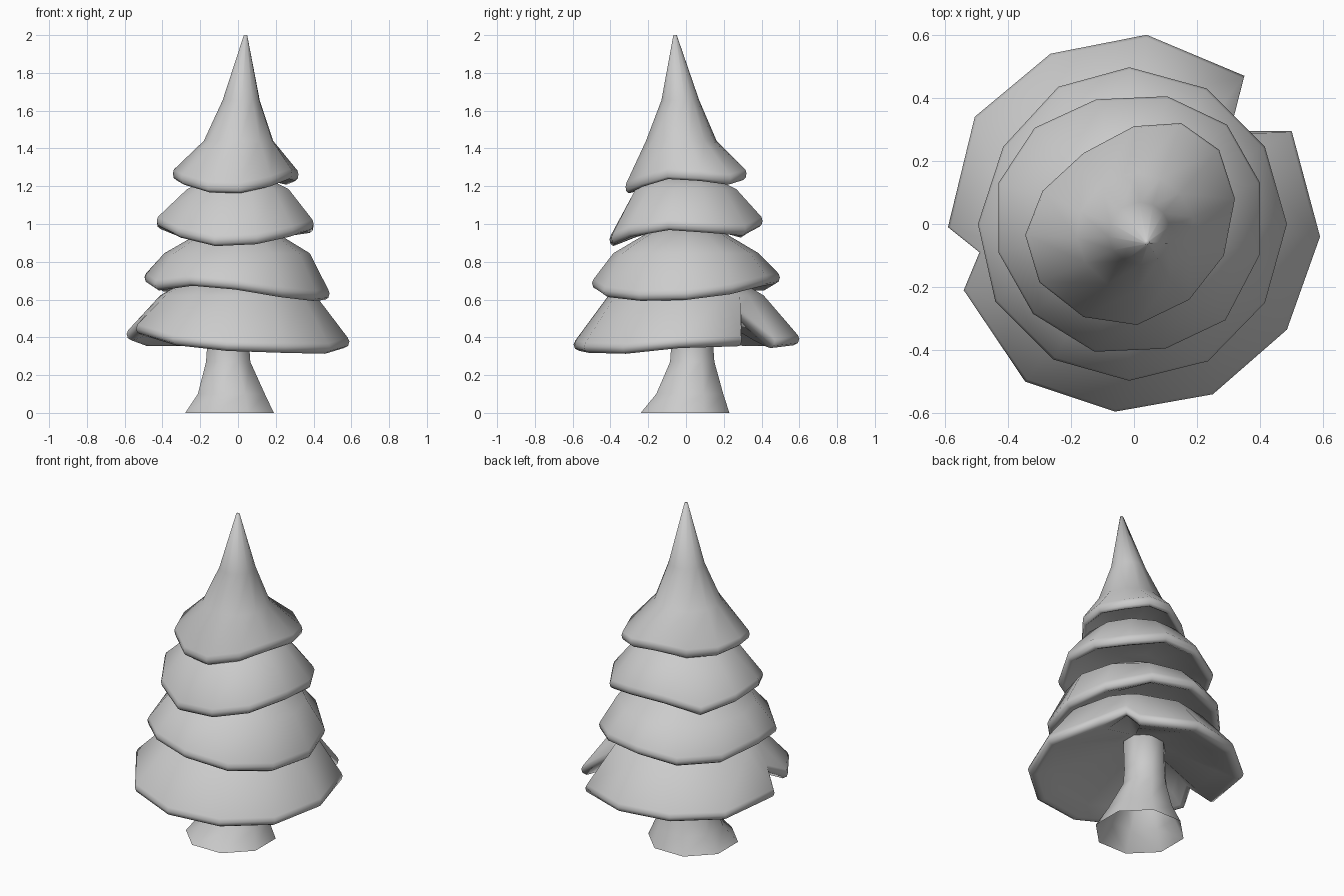
import bpy, bmesh, math


def loft(name, rings, cap_first=True, cap_last=True):
    """Skin a stack of equal-length closed rings, cap the ends, shade smooth."""
    bm = bmesh.new()
    loops = [[bm.verts.new(p) for p in ring] for ring in rings]
    n = len(loops[0])
    for a, b in zip(loops, loops[1:]):
        for i in range(n):
            j = (i + 1) % n
            bm.faces.new((a[i], a[j], b[j], b[i]))
    if cap_first:
        bm.faces.new(loops[0])
    if cap_last:
        bm.faces.new(loops[-1])
    bmesh.ops.recalc_face_normals(bm, faces=bm.faces)
    for f in bm.faces:
        f.smooth = True
    me = bpy.data.meshes.new(name)
    bm.to_mesh(me)
    bm.free()
    ob = bpy.data.objects.new(name, me)
    bpy.context.collection.objects.link(ob)
    return ob


def circle(c, angles):
    x, y, r, z = c
    return [(x + r * math.cos(a), y + r * math.sin(a), z) for a in angles]


def tier(name, upper, rim, under):
    """Foliage skirt: round upper rings, wavy rounded rim, hollow underside."""
    angles = [math.atan2(y, x) for x, y, z in rim]
    rings = [circle(c, angles) for c in upper]
    for s, dz in ((0.985, 0.028), (1.0, 0.008), (0.988, -0.015),
                  (0.95, -0.027), (0.91, -0.02), (0.76, 0.015)):
        rings.append([(x * s, y * s, z + dz) for x, y, z in rim])
    rings.append(circle(under, angles))
    return loft(name, rings)


# Trunk with flared foot, open underneath
octo = [math.radians(22.5 + 45 * i) for i in range(8)]
loft("trunk", [circle(c, octo) for c in (
    (-0.045, -0.005, 0.254, 0), (-0.035, 0.02, 0.192, 0.1),
    (-0.052, 0.033, 0.127, 0.27), (-0.052, 0.033, 0.12, 0.36),
    (-0.045, 0.03, 0.12, 0.6))], cap_first=False)

# Bottom tier: the rim dips inward and up at two notches
tier("bottom_tier", [(0, 0, 0.28, 0.70), (0, 0, 0.412, 0.622)], [
    (0.04, 0.60, 0.385), (0.35, 0.47, 0.37), (0.305, 0.295, 0.52), (0.50, 0.295, 0.38),
    (0.59, -0.04, 0.37), (0.485, -0.335, 0.34), (0.25, -0.54, 0.345),
    (-0.06, -0.595, 0.355), (-0.345, -0.50, 0.385), (-0.54, -0.21, 0.44),
    (-0.49, -0.09, 0.50), (-0.59, -0.01, 0.41), (-0.505, 0.34, 0.38),
    (-0.265, 0.54, 0.38)], (-0.02, 0.01, 0.12, 0.54))

# Second tier
tier("second_tier", [(0, 0, 0.12, 0.99), (0, 0, 0.225, 0.94), (-0.005, 0, 0.385, 0.845)], [
    (-0.015, 0.497, 0.71), (0.23, 0.43, 0.70), (0.415, 0.245, 0.655), (0.485, 0, 0.625),
    (0.415, -0.25, 0.62), (0.235, -0.435, 0.64), (-0.015, -0.497, 0.68),
    (-0.255, -0.43, 0.70), (-0.44, -0.245, 0.675), (-0.495, 0, 0.71),
    (-0.415, 0.245, 0.67), (-0.24, 0.435, 0.675)], (0, 0, 0.2, 0.74))

# Third tier
tier("third_tier", [(0, 0, 0.14, 1.25), (0, 0, 0.275, 1.185)], [
    (-0.12, 0.395, 1.01), (0.105, 0.405, 1.01), (0.295, 0.315, 0.965), (0.40, 0.13, 0.98),
    (0.40, -0.095, 0.995), (0.29, -0.305, 0.96), (0.10, -0.395, 0.92),
    (-0.125, -0.405, 0.91), (-0.32, -0.285, 0.955), (-0.43, -0.09, 1.01),
    (-0.43, 0.13, 1.0), (-0.315, 0.305, 0.955)], (0, 0, 0.15, 1.03))

# Top tier with leaning tip
tier("top_tier", [(0.04, -0.058, 0.009, 2.0), (0.018, -0.03, 0.1, 1.655),
                  (0.005, -0.025, 0.187, 1.44)], [
    (0, 0.31, 1.27), (0.15, 0.32, 1.26), (0.27, 0.235, 1.235), (0.32, 0.08, 1.255),
    (0.285, -0.10, 1.265), (0.175, -0.24, 1.225), (0.01, -0.32, 1.19),
    (-0.16, -0.295, 1.195), (-0.30, -0.185, 1.235), (-0.345, -0.035, 1.26),
    (-0.29, 0.105, 1.24), (-0.16, 0.225, 1.235)], (0, 0, 0.1, 1.28))
